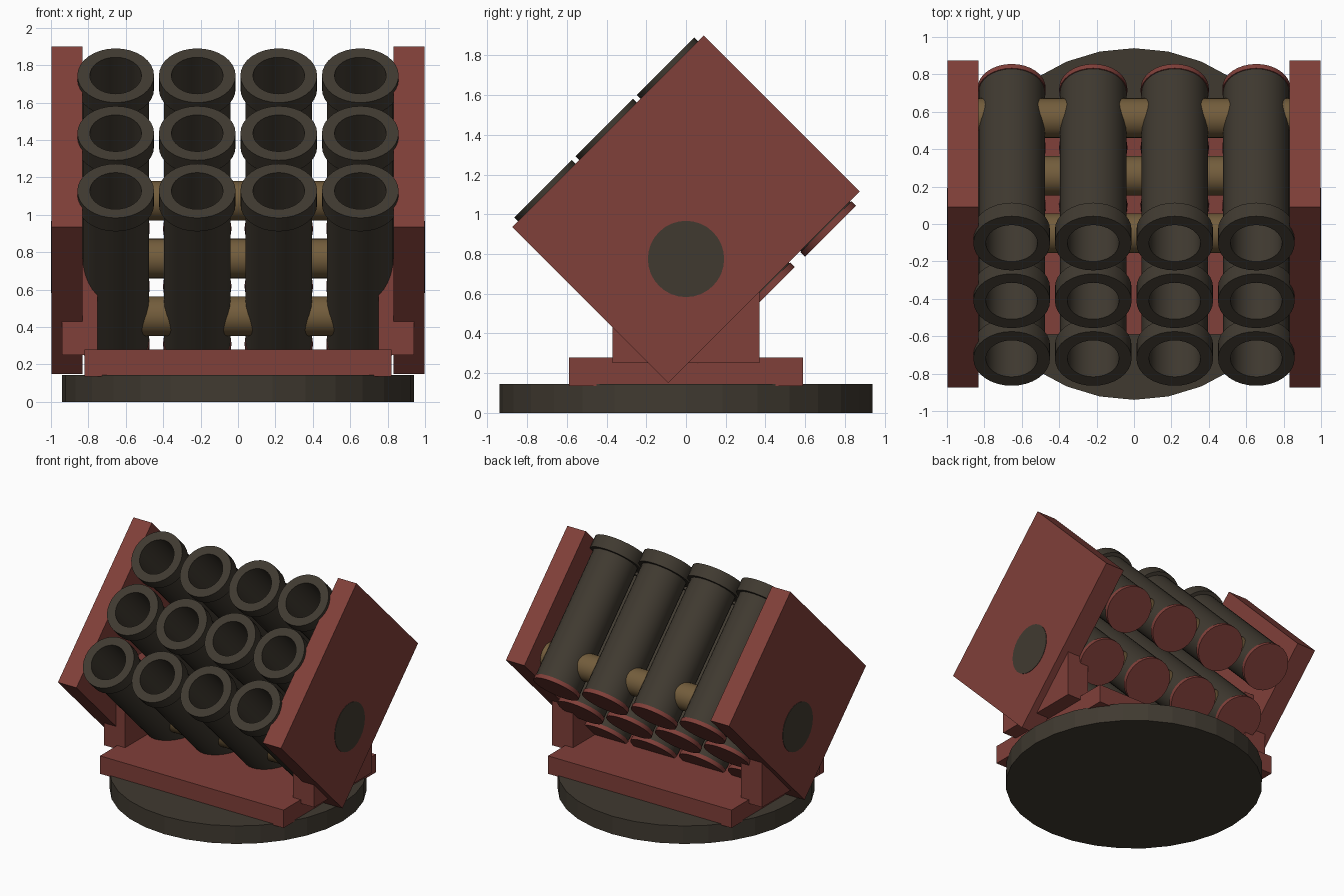
import bpy, bmesh, math
from mathutils import Matrix, Vector

if "Cube" in bpy.data.objects:
    bpy.data.objects.remove(bpy.data.objects["Cube"], do_unlink=True)


def material(name, rgb):
    m = bpy.data.materials.new(name)
    m.use_nodes = True
    m.diffuse_color = (*rgb, 1)
    bsdf = next(n for n in m.node_tree.nodes if n.type == 'BSDF_PRINCIPLED')
    bsdf.inputs["Base Color"].default_value = (*rgb, 1)
    return m


RED = material("rust_red", (0.216, 0.05, 0.041))
DARK = material("dark_gunmetal", (0.051, 0.042, 0.03))
BRASS = material("dull_brass", (0.171, 0.109, 0.045))

# Launcher frame: local z runs along the tubes, local y across the rows
TILT = Matrix.Translation((0, 0, 1.025)) @ Matrix.Rotation(math.radians(45), 4, 'X')
SPACING = 0.436


def finish(name, bm, mats, matrix=Matrix(), smooth=False):
    bmesh.ops.recalc_face_normals(bm, faces=bm.faces)
    mesh = bpy.data.meshes.new(name)
    bm.to_mesh(mesh)
    bm.free()
    for m in mats:
        mesh.materials.append(m)
    ob = bpy.data.objects.new(name, mesh)
    bpy.context.collection.objects.link(ob)
    ob.matrix_world = matrix
    if smooth:
        bpy.ops.object.select_all(action='DESELECT')
        ob.select_set(True)
        bpy.context.view_layer.objects.active = ob
        bpy.ops.object.shade_smooth_by_angle(angle=math.radians(35))
    return ob


def box(name, lo, hi, mat, matrix=Matrix()):
    bm = bmesh.new()
    bmesh.ops.create_cube(bm, size=1)
    lo, hi = Vector(lo), Vector(hi)
    for v in bm.verts:
        v.co = (lo + hi) / 2 + v.co * (hi - lo)
    return finish(name, bm, [mat], matrix)


def cylinder(name, radius, length, mat, matrix, sides=32, smooth=True):
    bm = bmesh.new()
    bmesh.ops.create_cone(bm, cap_ends=True, segments=sides, radius1=radius,
                          radius2=radius, depth=length)
    return finish(name, bm, [mat], matrix, smooth)


def launch_tube(name, matrix):
    # Lathe: rear cap, barrel, muzzle collar, deep bore
    profile = [(0, -0.592), (0.182, -0.592), (0.182, -0.56), (0.177, -0.56),
               (0.177, 0.48), (0.205, 0.48), (0.205, 0.582),
               (0.138, 0.582), (0.138, -0.4), (0, -0.4)]
    bm = bmesh.new()
    verts = [bm.verts.new((r, 0, z)) for r, z in profile]
    edges = [bm.edges.new(pair) for pair in zip(verts, verts[1:])]
    bmesh.ops.spin(bm, geom=verts + edges, cent=(0, 0, 0), axis=(0, 0, 1),
                   angle=math.tau, steps=32, use_duplicate=False)
    bmesh.ops.remove_doubles(bm, verts=bm.verts, dist=0.0005)
    for f in bm.faces:
        f.material_index = 1 if f.calc_center_median().z < -0.559 else 0
    return finish(name, bm, [DARK, RED], matrix, True)


# Turntable and bed
cylinder("turntable", 0.94, 0.145, DARK, Matrix.Translation((0, 0, 0.0725)), 32, False)
box("bed", (-0.82, -0.59, 0.135), (0.82, 0.59, 0.28), RED)

# Tilted side plates, upright brackets and pivot discs
TURN_X = Matrix.Rotation(math.radians(90), 4, 'Y')
for side, s in (("left", 1), ("right", -1)):
    x0, x1 = sorted((s * 0.832, s * 0.997))
    box(side + "_side_plate", (x0, -0.682, -0.555), (x1, 0.682, 0.555), RED, TILT)
    x0, x1 = sorted((s * 0.75, s * 0.94))
    box(side + "_bracket", (x0, -0.37, 0.25), (x1, 0.37, 0.9), RED)
    cylinder(side + "_pivot_disc", 0.192, 0.008, DARK,
             Matrix.Translation((s * 0.996, 0, 0.775)) @ TURN_X)

# Three rows of four tubes, each row threaded on a cross rod
for row in range(3):
    y = (row - 1) * SPACING
    cylinder(f"cross_rod_{row + 1}", 0.106, 1.68, BRASS,
             TILT @ Matrix.Translation((0, y, -0.365)) @ TURN_X)
    for col in range(4):
        x = (col - 1.5) * SPACING
        launch_tube(f"tube_{row + 1}_{col + 1}", TILT @ Matrix.Translation((x, y, 0)))
